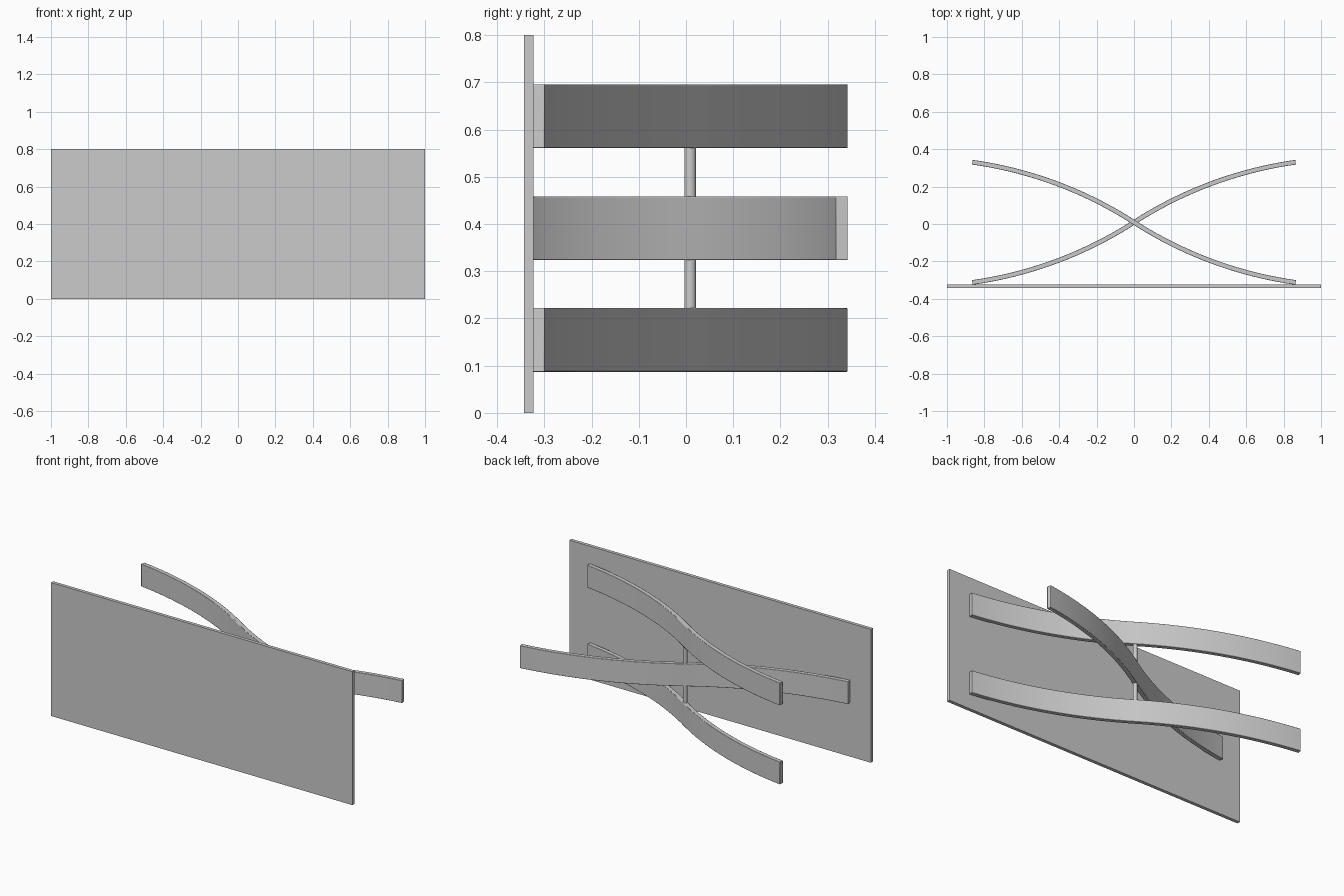
import bpy, bmesh, math

if "Cube" in bpy.data.objects:
    bpy.data.objects.remove(bpy.data.objects["Cube"])

YC = 0.009          # depth of the central pivot
R = 2.15            # bend radius of each half slat
A0, A1 = math.radians(32.8), math.radians(8.0)   # tangent angle at pivot / at tip
T, H = 0.025, 0.135  # slat thickness and height
N = 20


def finish(name, bm, bevel):
    bmesh.ops.recalc_face_normals(bm, faces=bm.faces)
    me = bpy.data.meshes.new(name)
    bm.to_mesh(me)
    bm.free()
    ob = bpy.data.objects.new(name, me)
    bpy.context.collection.objects.link(ob)
    if bevel:
        mod = ob.modifiers.new("edge_rounding", "BEVEL")
        mod.width, mod.segments = bevel, 2
        mod.limit_method, mod.angle_limit = "ANGLE", math.radians(40)
    bpy.context.view_layer.objects.active = ob
    ob.select_set(True)
    bpy.ops.object.shade_smooth_by_angle(angle=math.radians(35))
    ob.select_set(False)
    return ob


def s_path():
    """S-curve as (x, y, tangent angle): one arc, point-mirrored about the pivot."""
    half = []
    for i in range(N + 1):
        a = A0 + (A1 - A0) * i / N
        half.append((R * (math.sin(A0) - math.sin(a)), R * (math.cos(a) - math.cos(A0)), a))
    k = 0.864 / half[-1][0]
    half = [(x * k, y * k, a) for x, y, a in half]
    return [(-x, -y, a) for x, y, a in half[:0:-1]] + half


def slat(name, z, side):
    bm = bmesh.new()
    rings = []
    for x, y, a in s_path():
        nx, ny = -math.sin(a) * T / 2, math.cos(a) * T / 2
        rings.append([bm.verts.new((side * (x + s * nx), YC + y + s * ny, z + dz))
                      for s, dz in ((-1, -H / 2), (1, -H / 2), (1, H / 2), (-1, H / 2))])
    for p, q in zip(rings, rings[1:]):
        for j in range(4):
            bm.faces.new((p[j], p[(j + 1) % 4], q[(j + 1) % 4], q[j]))
    bm.faces.new(rings[0])
    bm.faces.new(rings[-1])
    return finish(name, bm, 0.002)


# Flat front panel
bm = bmesh.new()
bmesh.ops.create_cube(bm, size=1)
for v in bm.verts:
    v.co = (v.co.x * 2, v.co.y * 0.02 - 0.333, v.co.z * 0.8 + 0.4)
finish("front_panel", bm, 0)

# Curved crossing slats; the middle one runs the opposite way
slat("lower_slat", 0.1545, -1)
slat("middle_slat", 0.391, 1)
slat("upper_slat", 0.628, -1)

# Pivot rod joining the slats
bm = bmesh.new()
bmesh.ops.create_cone(bm, cap_ends=True, segments=32, radius1=0.0122, radius2=0.0122, depth=0.59)
bmesh.ops.translate(bm, verts=bm.verts, vec=(0, YC, 0.391))
finish("pivot_rod", bm, 0)
